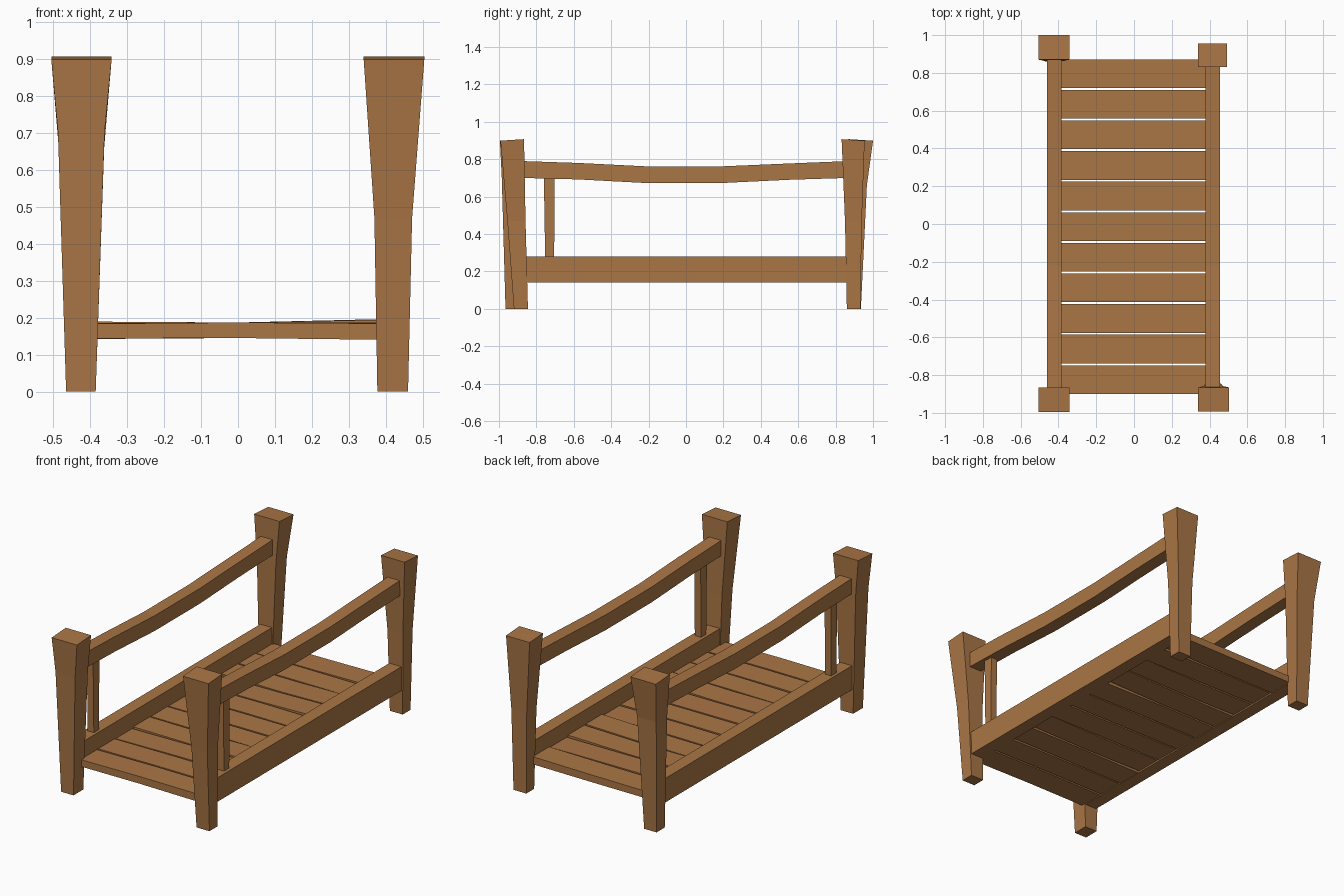
import bpy, bmesh, random

if "Cube" in bpy.data.objects:
    bpy.data.objects.remove(bpy.data.objects["Cube"])

random.seed(4)
wood = bpy.data.materials.new("wood")
wood.diffuse_color = (0.40, 0.18, 0.06, 1)
wood.use_nodes = True
wood.node_tree.nodes["Principled BSDF"].inputs["Base Color"].default_value = wood.diffuse_color


def loft(name, rings):
    """Closed solid through a list of four-cornered rings."""
    bm = bmesh.new()
    loops = [[bm.verts.new(p) for p in ring] for ring in rings]
    for a, b in zip(loops, loops[1:]):
        for i in range(4):
            j = (i + 1) % 4
            bm.faces.new((a[i], a[j], b[j], b[i]))
    bm.faces.new(loops[0])
    bm.faces.new(loops[-1])
    bmesh.ops.recalc_face_normals(bm, faces=bm.faces)
    mesh = bpy.data.meshes.new(name)
    bm.to_mesh(mesh)
    bm.free()
    mesh.materials.append(wood)
    obj = bpy.data.objects.new(name, mesh)
    bpy.context.collection.objects.link(obj)
    return obj


def post(name, levels):
    """Flared post; each level is z, x0, x1, y0, y1. Ends slope down outwards."""
    rings = []
    for k, (z, x0, x1, y0, y1) in enumerate(levels):
        slope = 0.008 if k == len(levels) - 1 else 0.0
        zf, zb = (z - slope, z) if y0 < 0 else (z, z - slope)
        rings.append([(x0, y0, zf), (x1, y0, zf), (x1, y1, zb), (x0, y1, zb)])
    loft(name, rings)


def rail(name, x0, x1, stations):
    """Beam along y; each station is y, bottom z, top z."""
    loft(name, [[(x0, y, a), (x1, y, a), (x1, y, b), (x0, y, b)]
                for y, a, b in stations])


# Corner posts, each slightly different
post("front_left_post", [(0, -.465, -.385, -.965, -.875),
                         (.70, -.487, -.361, -.985, -.867),
                         (.907, -.505, -.342, -.995, -.865)])
post("front_right_post", [(0, .377, .46, -.92, -.845),
                          (.47, .369, .471, -.955, -.858),
                          (.907, .34, .504, -.992, -.866)])
post("back_left_post", [(0, -.465, -.385, .86, .935),
                        (.66, -.485, -.362, .866, .967),
                        (.907, -.505, -.342, .87, 1.0)])
post("back_right_post", [(0, .377, .46, .86, .932),
                         (.47, .369, .468, .85, .94),
                         (.907, .34, .492, .832, .955)])

# Side rails: straight lower beam, sagging handrail and one baluster per side
sag = [(-.88, .70, .79), (-.58, .692, .78), (-.22, .673, .762),
       (.20, .673, .762), (.55, .69, .777), (.87, .70, .79)]
for side, x0, x1 in (("left", -.46, -.385), ("right", .378, .456)):
    rail(side + "_lower_beam", x0, x1, [(-.88, .14, .28), (.875, .14, .28)])
    rail(side + "_handrail", x0, x1, sag)
    c = (x0 + x1) / 2
    loft(side + "_baluster",
         [[(c - .02, y0, z), (c + .02, y0, z), (c + .02, y1, z), (c - .02, y1, z)]
          for z, y0, y1 in ((.27, -.753, -.705), (.71, -.76, -.702))])

# Deck planks, a little uneven
for i in range(11):
    y0 = -.90 + i * .162
    y1 = y0 + .152
    left, right = random.uniform(-.004, .004), random.uniform(-.005, .009)
    rings = []
    for x, d, t in ((-.388, left, .02), (0, 0, .021), (.381, right, .022)):
        z = .166 + d
        rings.append([(x, y0, z - t), (x, y1, z - t), (x, y1, z + t), (x, y0, z + t)])
    loft(f"deck_plank_{i + 1}", rings)
